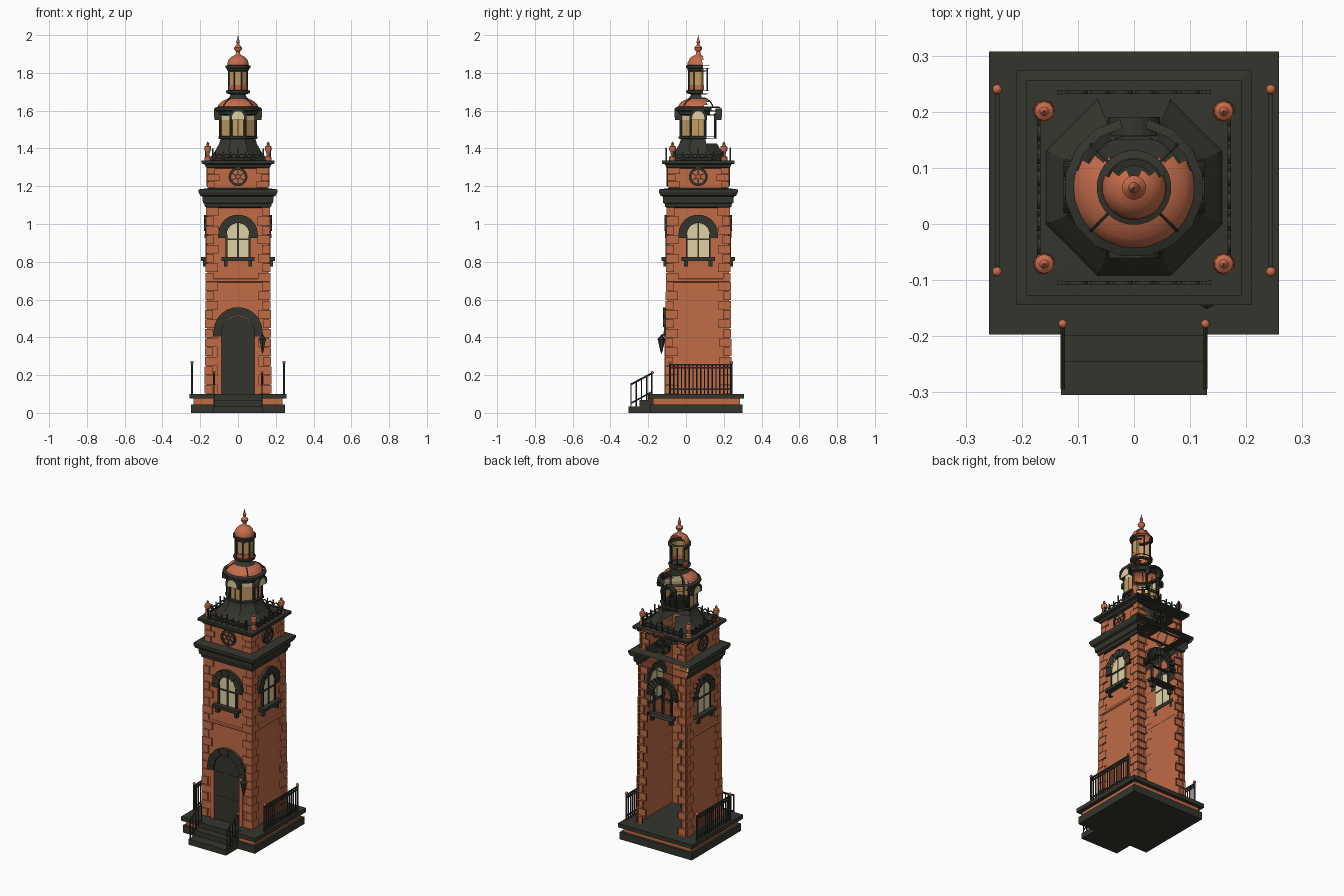
import bpy, bmesh, math
from mathutils import Matrix, Vector

if "Cube" in bpy.data.objects:
    bpy.data.objects.remove(bpy.data.objects["Cube"])

CY = 0.065      # tower axis
BY = 0.055      # platform centre


def material(name, r, g, b):
    m = bpy.data.materials.new(name)
    m.diffuse_color = (r, g, b, 1)
    m.use_nodes = True
    m.node_tree.nodes["Principled BSDF"].inputs["Base Color"].default_value = m.diffuse_color
    return m


BRICK = material("brick_orange", 0.53, 0.148, 0.062)
COPPER = material("dome_copper", 0.56, 0.15, 0.07)
DARK = material("dark_stone", 0.036, 0.036, 0.027)
CREAM = material("cream_glass", 0.74, 0.64, 0.37)
AMBER = material("amber_glass", 0.56, 0.34, 0.125)


def finish(name, bm, mat, cull=0.4, recalc=True, smooth=False):
    """Store the mesh; faces turned to the open back are removed when cull is set."""
    if recalc:
        bmesh.ops.recalc_face_normals(bm, faces=bm.faces[:])
    bm.normal_update()
    if cull:
        bmesh.ops.delete(bm, geom=[f for f in bm.faces if f.normal.y > cull], context='FACES')
    me = bpy.data.meshes.new(name)
    bm.to_mesh(me)
    bm.free()
    me.materials.append(mat)
    if smooth:
        for p in me.polygons:
            p.use_smooth = True
        me.set_sharp_from_angle(angle=math.radians(40))
    ob = bpy.data.objects.new(name, me)
    bpy.context.collection.objects.link(ob)


def box(bm, x0, x1, y0, y1, z0, z1, M=Matrix()):
    c = Vector(((x0 + x1) / 2, (y0 + y1) / 2, (z0 + z1) / 2))
    S = Matrix.Diagonal((x1 - x0, y1 - y0, z1 - z0, 1))
    bmesh.ops.create_cube(bm, size=1, matrix=M @ Matrix.Translation(c) @ S)


def bar(bm, a, b, r, n=6):
    a, b = Vector(a), Vector(b)
    q = (b - a).to_track_quat('Z', 'Y').to_matrix().to_4x4()
    bmesh.ops.create_cone(bm, cap_ends=True, segments=n, radius1=r, radius2=r, depth=(b - a).length,
                          matrix=Matrix.Translation((a + b) / 2) @ q)


def ball(bm, p, r):
    bmesh.ops.create_uvsphere(bm, u_segments=10, v_segments=6, radius=r, matrix=Matrix.Translation(p))


def prism(bm, pts, y0, y1, M=Matrix()):
    """Convex (x, z) outline extruded along y."""
    a = [bm.verts.new(M @ Vector((x, y0, z))) for x, z in pts]
    b = [bm.verts.new(M @ Vector((x, y1, z))) for x, z in pts]
    bm.faces.new(a)
    bm.faces.new(b[::-1])
    for i in range(len(a)):
        j = (i + 1) % len(a)
        bm.faces.new((a[j], a[i], b[i], b[j]))


def arc(r, cz, n, cx=0, a0=0, a1=math.pi):
    return [(cx + r * math.cos(a0 + (a1 - a0) * i / n), cz + r * math.sin(a0 + (a1 - a0) * i / n))
            for i in range(n + 1)]


def band(bm, ri, ro, cz, y0, y1, n, M, cx=0, a1=math.pi, bump=0):
    """Arch or ring of wedge stones; bump makes every second stone stand out."""
    p, q = arc(ri, cz, n, cx, 0, a1), arc(ro, cz, n, cx, 0, a1)
    for i in range(n):
        prism(bm, [p[i], q[i], q[i + 1], p[i + 1]], y0 - bump * (i % 2), y1, M)


def lathe(name, prof, n, mat, cull=0.4, smooth=False, cx=0, cy=CY):
    """Turned or square shell; radius is measured to the flat side."""
    bm = bmesh.new()
    rings = [[bm.verts.new((cx + r / math.cos(math.pi / n) * math.cos((j + .5) * 2 * math.pi / n),
                            cy + r / math.cos(math.pi / n) * math.sin((j + .5) * 2 * math.pi / n), z))
              for j in range(n)] for r, z in prof]
    for a, b in zip(rings, rings[1:]):
        for j in range(n):
            k = (j + 1) % n
            bm.faces.new((a[j], a[k], b[k], b[j]))
    finish(name, bm, mat, cull, False, smooth)


def side(k, half):
    """Frame of tower side k: origin on the wall, -y outwards."""
    return (Matrix.Translation((0, CY, 0)) @ Matrix.Rotation(k * math.pi / 2, 4, 'Z')
            @ Matrix.Translation((0, -half, 0)))


# platform and steps
bm = bmesh.new()
box(bm, -.25, .25, BY - .245, BY + .245, 0, .045)
box(bm, -.258, .258, BY - .252, BY + .252, .075, .1)
box(bm, -.13, .13, -.305, -.19, 0, .035)
box(bm, -.13, .13, -.245, -.19, .035, .068)
box(bm, -.13, .13, -.2, -.15, .0, .101)
finish("platform_and_steps", bm, DARK, 0)
bm = bmesh.new()
box(bm, -.235, .235, BY - .23, BY + .23, .045, .075)
finish("platform_brick_course", bm, BRICK, 0)

# tower walls, string course, attic
lathe("tower_wall", [(.167, .1), (.163, .7), (.158, 1.1)], 4, BRICK)
lathe("string_course", [(.163, .69), (.17, .695), (.17, .708), (.162, .712)], 4, BRICK)
lathe("attic_wall", [(.155, 1.18), (.155, 1.31)], 4, BRICK)

# corner quoins: a thin plate on each of the two faces of every corner
bm = bmesh.new()
for z0, z1, n, h0, h1 in ((.1, 1.09, 20, .177, .168), (1.19, 1.3, 3, .163, .163)):
    dz = (z1 - z0) / n
    for i in range(n):
        h = h0 + (h1 - h0) * i / n
        a, b = i * dz + z0 + .002, (i + 1) * dz + z0 - .002
        for k in range(4):
            Q = side(k, h)
            for s in (-1, 1):
                w = .066 if (i + (s > 0) + k) % 2 else .042
                xs = sorted((s * (h - .0005), s * (h - w)))
                box(bm, *xs, 0, .0105, a, b, Q)
finish("corner_quoins", bm, BRICK)

# cornices
lathe("main_cornice", [(.158, 1.085), (.175, 1.09), (.178, 1.108), (.186, 1.112), (.188, 1.145), (.2, 1.15),
                       (.209, 1.168), (.209, 1.183), (.155, 1.19)], 4, DARK)
lathe("attic_cornice", [(.155, 1.295), (.17, 1.3), (.175, 1.315), (.192, 1.32), (.192, 1.336), (.085, 1.34)], 4, DARK)

# door
F = side(0, .166)
bm = bmesh.new()
prism(bm, [(-.088, .1), (.088, .1)] + arc(.088, .425, 14), -.005, .03, F)
for x in (-.045, .045):
    for z0, z1 in ((.13, .25), (.27, .4)):
        box(bm, x - .03, x + .03, -.008, 0, z0, z1, F)
band(bm, .086, .13, .43, -.016, .004, 11, F, bump=.006)
for s in (-1, 1):
    box(bm, s * .11 - .022, s * .11 + .022, -.018, 0, .405, .43, F)
finish("door_and_arch", bm, DARK, 0)
bm = bmesh.new()
for s in (-1, 1):
    box(bm, s * .1 - .012, s * .1 + .012, -.013, 0, .1, .41, F)
finish("door_jambs", bm, BRICK)

# wall lamp beside the door
lathe("wall_lamp", [(.002, .315), (.006, .33), (.016, .385), (.019, .39), (.007, .405), (.002, .415)], 6, DARK, 0,
      cx=.13, cy=-.13)
bm = bmesh.new()
bar(bm, (.13, -.13, .41), (.13, -.1, .42), .004)
finish("lamp_bracket", bm, DARK, 0)

# arched windows and round attic windows
glass, trim, rose, ring = [bmesh.new() for _ in range(4)]
for k in range(4):
    W, A = side(k, .161), side(k, .155)
    if k != 2:
        prism(glass, [(-.062, .825), (.062, .825)] + arc(.062, .945, 12), -.004, .004, W)
        prism(rose, arc(.04, 1.25, 16, 0, 0, 2 * math.pi)[:-1], -.004, .004, A)
    band(trim, .06, .105, .945, -.014, .003, 11, W, bump=.004)
    for s in (-1, 1):
        box(trim, s * .083 - .022, s * .083 + .022, -.016, 0, .925, .946, W)
        box(trim, s * .061 - .005, s * .061 + .005, -.012, .004, .825, .945, W)
        box(trim, s * .065 - .01, s * .065 + .01, -.024, 0, .775, .805, W)
    box(trim, -.088, .088, -.034, .003, .805, .825, W)
    box(trim, -.004, .004, -.01, .006, .825, 1.005, W)
    box(trim, -.06, .06, -.01, .006, .915, .923, W)
    band(ring, .037, .05, 1.25, -.013, .003, 20, A, a1=2 * math.pi)
    band(ring, .01, .015, 1.25, -.01, .003, 10, A, a1=2 * math.pi)
    for i in range(6):
        R = A @ Matrix.Translation((0, 0, 1.25)) @ Matrix.Rotation(i * math.pi / 3, 4, 'Y')
        box(ring, -.003, .003, -.01, .003, .014, .038, R)
finish("window_glass", glass, CREAM, 0)
finish("window_stone_trim", trim, DARK)
finish("round_window_panel", rose, BRICK, 0)
finish("round_window_tracery", ring, DARK)

# roof cresting with copper corner finials
bm = bmesh.new()
for k in range(4):
    C = side(k, .17)
    box(bm, -.13, .13, -.003, .003, 1.345, 1.351, C)
    for i in range(-3, 4):
        x = i * .04
        box(bm, x - .003, x + .003, -.003, .003, 1.335, 1.385 + .02 * (i == 0), C)
    for i in range(6):
        band(bm, .012, .017, 1.355, -.003, .003, 6, C, cx=-.1 + i * .04)
    for s in (-1, 1):
        box(bm, s * .133 - .004, s * .133 + .004, -.004, .004, 1.335, 1.4, C)
finish("roof_cresting", bm, DARK)
for i, (sx, sy) in enumerate(((-1, -1), (1, -1), (1, 1), (-1, 1))):
    lathe("corner_finial_%d" % i, [(.017, 1.335), (.017, 1.355), (.008, 1.362), (.011, 1.38), (.019, 1.395),
                                   (.016, 1.41), (.006, 1.418), (.008, 1.425), (.001, 1.436)], 10, COPPER, 0, True,
          cx=sx * .16, cy=CY + sy * .136)

# roof and lantern
lathe("lantern_roof", [(.157, 1.338), (.15, 1.35), (.122, 1.385), (.1, 1.425), (.092, 1.45), (.104, 1.452),
                       (.104, 1.463), (.09, 1.466)], 8, DARK, .62)
lathe("lantern_glass", [(.092, 1.463), (.092, 1.55)], 8, AMBER)
lathe("lantern_top_glass", [(.092, 1.55), (.092, 1.585)], 8, CREAM)
bm, dormer = bmesh.new(), bmesh.new()
for j in range(8):
    a = (j + .5) * math.pi / 4
    x, y = .099 * math.cos(a), CY + .099 * math.sin(a)
    bar(bm, (x, y, 1.455), (x, y, 1.585), .008, 8)
for k in range(4):
    L = side(k, .092)
    band(bm, .032, .046, 1.565, -.034, .0, 10, L)
    if k != 2:
        prism(dormer, [(-.032, 1.55), (.032, 1.55)] + arc(.032, 1.565, 10), -.031, -.027, L)
    for s in (-1, 1):
        box(bm, s * .039 - .007, s * .039 + .007, -.032, 0, 1.55, 1.568, L)
    box(bm, -.002, .002, -.005, .002, 1.463, 1.55, L)
finish("lantern_posts_and_dormers", bm, DARK)
finish("dormer_glass", dormer, CREAM, 0)
lathe("lantern_cornice", [(.092, 1.575), (.108, 1.58), (.112, 1.596), (.122, 1.602), (.122, 1.615), (.106, 1.622)],
      16, DARK, .4)
lathe("large_dome", [(.108, 1.618), (.104, 1.63), (.09, 1.646), (.07, 1.657), (.05, 1.665)], 32, COPPER, .3, True)

# dome ribs on the diagonals
bm = bmesh.new()
for sx in (-1, 1):
    for sy in (-1, 1):
        pts = [(sx * r * .707, CY + sy * r * .707, z) for r, z in ((.108, 1.62), (.104, 1.631), (.09, 1.647), (.06, 1.663))]
        for a, b in zip(pts, pts[1:]):
            bar(bm, a, b, .0035)
finish("dome_ribs", bm, DARK, 0)

# upper lantern
lathe("upper_collar", [(.066, 1.657), (.046, 1.67), (.038, 1.685), (.06, 1.692), (.064, 1.698), (.064, 1.706),
                       (.05, 1.71)], 24, DARK, .4, True)
lathe("upper_lantern_base", [(.053, 1.706), (.053, 1.735)], 16, COPPER)
lathe("upper_lantern_glass", [(.049, 1.735), (.049, 1.825)], 16, AMBER)
bm = bmesh.new()
for j in range(8):
    a = (j + .5) * math.pi / 4
    x, y = .053 * math.cos(a), CY + .053 * math.sin(a)
    bar(bm, (x, y, 1.705), (x, y, 1.825), .0045)
finish("upper_lantern_posts", bm, DARK)
lathe("upper_cornice", [(.049, 1.808), (.056, 1.812), (.058, 1.822), (.066, 1.826), (.066, 1.838), (.052, 1.843)],
      24, DARK, .4, True)
lathe("small_dome", [(.057, 1.84), (.056, 1.855), (.048, 1.872), (.034, 1.886), (.018, 1.894)], 24, COPPER, .4, True)
lathe("spire_finial", [(.022, 1.888), (.012, 1.9), (.01, 1.912), (.02, 1.925), (.021, 1.934), (.011, 1.945),
                       (.006, 1.953), (.01, 1.962), (.007, 1.972), (.003, 1.985), (.0005, 2.0)], 16, COPPER, 0, True)

# platform side railings and sloping step railings
bm, knobs = bmesh.new(), bmesh.new()
for s in (-1, 1):
    x = s * .244
    for z in (.125, .238, .255):
        box(bm, x - .004, x + .004, -.09, .24, z - .004, z + .004)
    for i in range(17):
        y = -.085 + i * .325 / 16
        end = i in (0, 16)
        bar(bm, (x, y, .1), (x, y, .262 if end else .255), .006 if end else .0035)
        if end:
            ball(knobs, (x, y, .267), .009)
    x = s * .127
    bar(bm, (x, -.293, .05), (x, -.18, .112), .004)
    bar(bm, (x, -.293, .15), (x, -.18, .21), .005)
    for i in range(5):
        y = -.291 + i * .0275
        bar(bm, (x, y, .03 + .035 * (i > 1) + .03 * (i > 3)), (x, y, .15 + (y + .293) * .53), .0035)
    ball(knobs, (x, -.178, .214), .008)
finish("iron_railings", bm, DARK, 0)
finish("railing_knobs", knobs, COPPER, 0, smooth=True)
